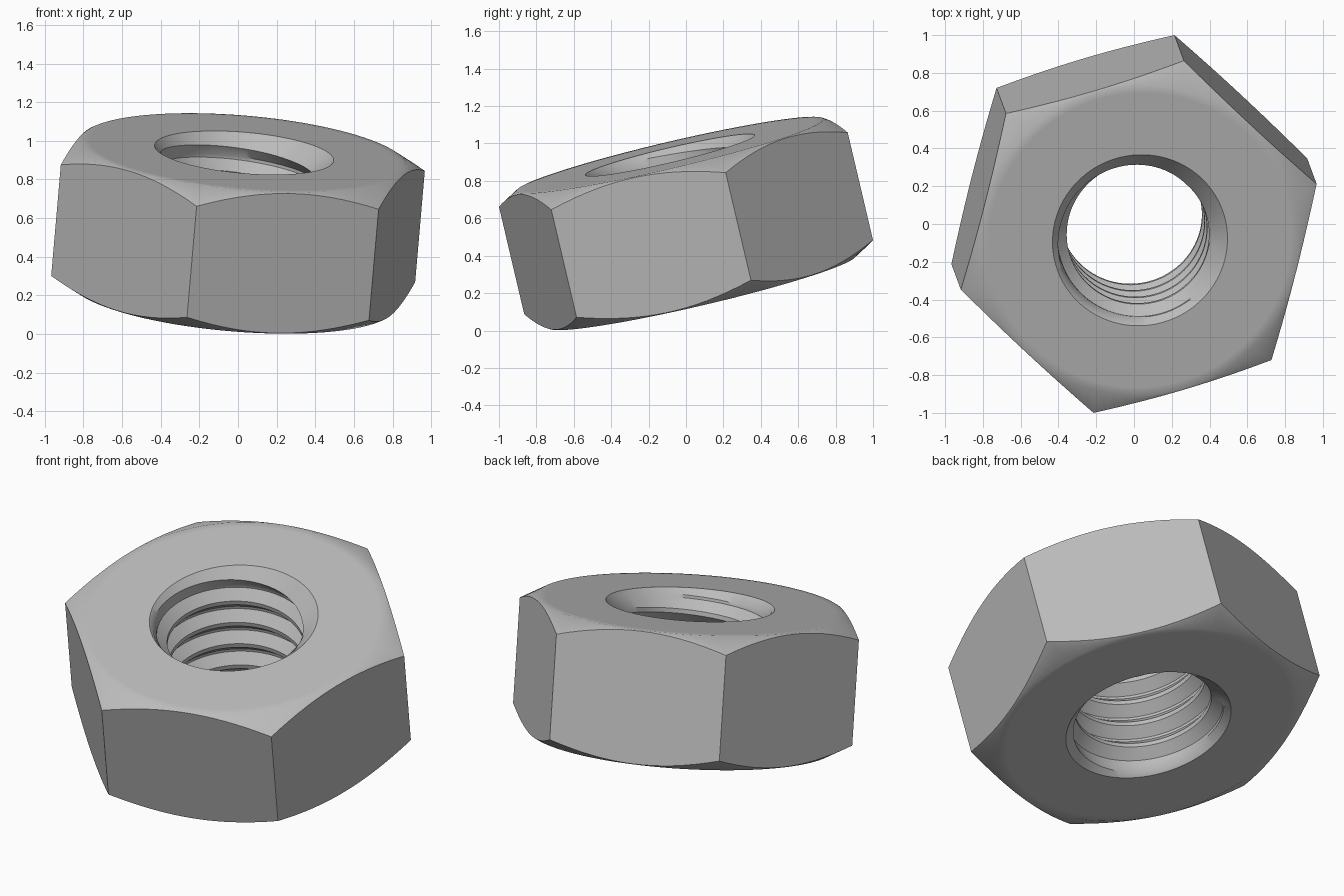
import bpy, bmesh, math
from mathutils import Vector, Matrix

cube = bpy.data.objects.get("Cube")
if cube:
    bpy.data.objects.remove(cube, do_unlink=True)

SEG = 96                    # columns round the nut
APOTHEM = 0.851             # centre to flat
CORNER = APOTHEM / math.cos(math.pi / 6)
HALF = 0.377                # half thickness
FLAT = 0.843                # radius of the flat end face
RIM = 0.465                 # countersink mouth
CREST, ROOT, PITCH = 0.376, 0.43, 0.15
# one thread turn: (fraction of pitch, radius)
THREAD = [(0.0, CREST), (0.17, CREST), (0.53, ROOT), (0.64, ROOT)]
TURNS = 4


def hex_radius(angle):
    return APOTHEM / math.cos(angle % (math.pi / 3) - math.pi / 6)


def polar(r, angle, z):
    return (r * math.cos(angle), r * math.sin(angle), z)


def outer_profile(angle):
    """Top rim, flat face, chamfer, side, and the same below."""
    r = hex_radius(angle)
    edge = HALF - (r - FLAT) * math.tan(math.pi / 6)
    upper = [(RIM, HALF), (0.8, HALF), (FLAT, HALF), (r, edge)]
    return upper + [(a, -z) for a, z in reversed(upper)]


def bore_profile(angle):
    """Helical thread, opened at both ends by a countersink."""
    points = []
    for turn in range(-TURNS, TURNS):
        for part, r in THREAD:
            z = PITCH * (turn + part + angle / math.tau)
            z = max(-HALF, min(HALF, z))
            points.append((max(r, RIM - HALF + abs(z)), z))
    return points


def skin(bm, profile, shift):
    """Join profiles round the axis; shift is the row offset at the seam."""
    cols = []
    for j in range(SEG):
        a = math.tau * j / SEG
        cols.append([bm.verts.new(polar(r, a, z)) for r, z in profile(a)])
    rows = len(cols[0])
    for j in range(SEG):
        left, right = cols[j], cols[(j + 1) % SEG]
        s = shift if j == SEG - 1 else 0
        for i in range(rows - 1 - s):
            bm.faces.new((left[i], left[i + 1], right[i + 1 + s], right[i + s]))


# Nut body and threaded bore as one closed mesh
bm = bmesh.new()
skin(bm, outer_profile, 0)
skin(bm, bore_profile, len(THREAD))
bmesh.ops.remove_doubles(bm, verts=bm.verts, dist=0.0002)
bmesh.ops.dissolve_degenerate(bm, edges=bm.edges, dist=0.0002)
bmesh.ops.recalc_face_normals(bm, faces=bm.faces)
mesh = bpy.data.meshes.new("hex_nut")
bm.to_mesh(mesh)
bm.free()
nut = bpy.data.objects.new("hex_nut", mesh)
bpy.context.collection.objects.link(nut)

# Tilted pose
axis = Vector((0.084, -0.228, 0.97)).normalized()
corner = Vector((0.24, 0.932, 0.205))
corner = (corner - axis * corner.dot(axis)).normalized()
side = axis.cross(corner)
pose = Matrix((corner, side, axis)).transposed().to_4x4()
pose.translation = (0, 0, 0.5725)
nut.matrix_world = pose

# Steel
steel = bpy.data.materials.new("grey_steel")
steel.use_nodes = True
colour = (0.5, 0.5, 0.5, 1)
steel.diffuse_color = colour
steel.node_tree.nodes["Principled BSDF"].inputs["Base Color"].default_value = colour
mesh.materials.append(steel)

bpy.ops.object.select_all(action='DESELECT')
nut.select_set(True)
bpy.context.view_layer.objects.active = nut
bpy.ops.object.shade_smooth_by_angle(angle=math.radians(35))
